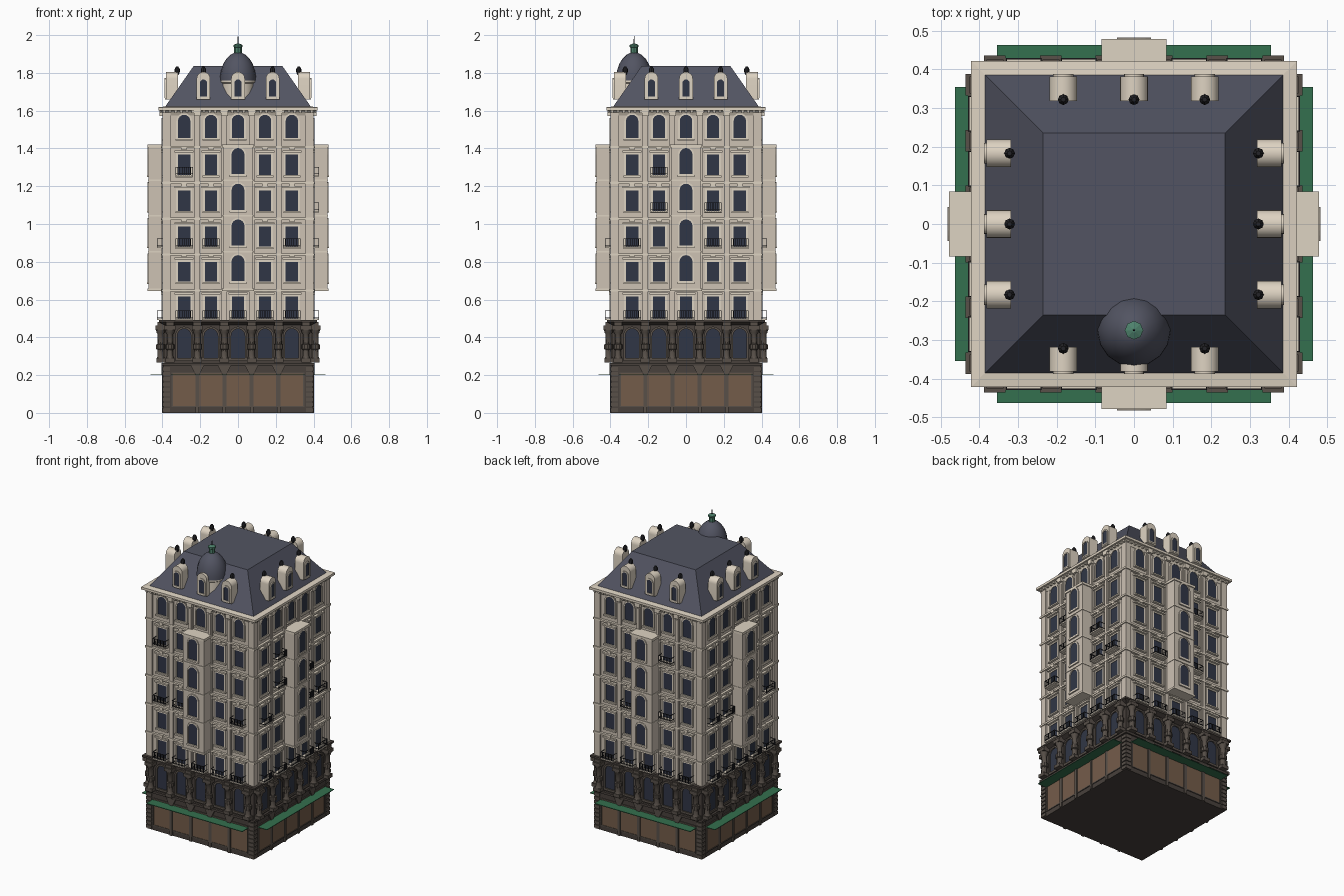
import bpy, bmesh, math
from mathutils import Vector

if "Cube" in bpy.data.objects:
    bpy.data.objects.remove(bpy.data.objects["Cube"])

def srgb(r, g, b):
    return tuple((c / 255 / 12.92 if c < 11 else ((c / 255 + 0.055) / 1.055) ** 2.4) for c in (r, g, b)) + (1,)

COLORS = {'wall': srgb(205, 194, 180), 'trim': srgb(222, 211, 194), 'stone': srgb(88, 80, 73),
          'dark_stone': srgb(72, 65, 60), 'wood': srgb(116, 92, 74), 'glass': srgb(48, 54, 70),
          'slate': srgb(82, 84, 98), 'green': srgb(52, 112, 78), 'copper': srgb(78, 130, 108),
          'iron': srgb(36, 36, 40)}
MATS = {}
for n, c in COLORS.items():
    MATS[n] = bpy.data.materials.new(n)
    MATS[n].diffuse_color = c

parts = {}
side = 0  # facade being built: 0 front, 1 right, 2 back, 3 left

def mesh(name, mat):
    if name not in parts:
        parts[name] = (bmesh.new(), mat)
    return parts[name][0]

def place(u, d, z):
    """Facade coordinates (along, outward, up) to world."""
    x, y = u, -d
    for _ in range(side):
        x, y = -y, x
    return Vector((x, y, z))

def box(p, u0, u1, d0, d1, z0, z1):
    bm = mesh(*p)
    v = [bm.verts.new(place(u, d, z)) for z in (z0, z1) for u, d in ((u0, d0), (u1, d0), (u1, d1), (u0, d1))]
    for f in ((0, 1, 2, 3), (4, 5, 6, 7), (0, 1, 5, 4), (1, 2, 6, 5), (2, 3, 7, 6), (3, 0, 4, 7)):
        bm.faces.new([v[i] for i in f])

def cbox(p, u, w, d0, d1, z0, z1):
    box(p, u - w / 2, u + w / 2, d0, d1, z0, z1)

def arch(u, w, z0, z1, n=8):
    r = w / 2
    return [(u - r, z0), (u + r, z0)] + [(u + r * math.cos(math.pi * i / n), z1 - r + r * math.sin(math.pi * i / n))
                                         for i in range(n + 1)]

def prism(p, outline, d0, d1):
    bm = mesh(*p)
    a = [bm.verts.new(place(u, d0, z)) for u, z in outline]
    b = [bm.verts.new(place(u, d1, z)) for u, z in outline]
    bm.faces.new(a)
    bm.faces.new(b)
    for i in range(len(a)):
        j = (i + 1) % len(a)
        bm.faces.new((a[i], a[j], b[j], b[i]))

def ring(p, inner, outer, d0, d1):
    bm = mesh(*p)
    q = [[bm.verts.new(place(u, d, z)) for u, z in o] for o, d in ((inner, d0), (inner, d1), (outer, d1), (outer, d0))]
    for k in range(4):
        a, b = q[k], q[(k + 1) % 4]
        for i in range(len(a)):
            j = (i + 1) % len(a)
            bm.faces.new((a[i], a[j], b[j], b[i]))

def lathe(p, u, d, profile, n=12, phase=0.0):
    bm = mesh(*p)
    rows = [[bm.verts.new(place(u + r * math.cos(phase + 2 * math.pi * i / n),
                                d + r * math.sin(phase + 2 * math.pi * i / n), z)) for i in range(n)]
            for r, z in profile]
    for a, b in zip(rows, rows[1:]):
        for i in range(n):
            j = (i + 1) % n
            bm.faces.new((a[i], a[j], b[j], b[i]))
    bm.faces.new(rows[0])
    bm.faces.new(rows[-1])

def square(p, profile):
    lathe(p, 0, 0, [(h * math.sqrt(2), z) for h, z in profile], 4, math.pi / 4)

def window(u, w, z0, z1, d, arched):
    if arched:
        inner, outer = arch(u, w, z0, z1), arch(u, w + 0.018, z0 - 0.005, z1 + 0.009)
    else:
        r, o = w / 2, w / 2 + 0.009
        inner = [(u - r, z0), (u + r, z0), (u + r, z1), (u - r, z1)]
        outer = [(u - o, z0 - 0.005), (u + o, z0 - 0.005), (u + o, z1 + 0.009), (u - o, z1 + 0.009)]
    prism(('window_panes', 'glass'), inner, d - 0.01, d + 0.002)
    ring(('window_frames', 'trim'), inner, outer, d - 0.005, d + 0.006)

def balcony(u, z):
    p = ('balcony_railings', 'iron')
    cbox(('balcony_slabs', 'trim'), u, 0.094, 0.385, 0.43, z - 0.008, z)
    for h in (0.008, 0.043):
        cbox(p, u, 0.092, 0.426, 0.43, z + h - 0.003, z + h)
        for s in (-1, 1):
            cbox(p, u + s * 0.0445, 0.003, 0.39, 0.43, z + h - 0.003, z + h)
    for i in range(9):
        cbox(p, u - 0.0445 + i * 0.089 / 8, 0.003, 0.427, 0.43, z, z + 0.043)

# Main masses
square(('shop_base', 'dark_stone'), [(0.395, 0), (0.395, 0.25), (0.405, 0.25), (0.405, 0.265), (0.39, 0.265),
                                     (0.39, 0.465), (0.408, 0.475), (0.418, 0.48), (0.418, 0.492), (0.39, 0.492)])
square(('upper_walls', 'wall'), [(0.39, 0.49), (0.39, 1.6)])
square(('main_cornice', 'trim'), [(0.392, 1.575), (0.4, 1.59), (0.41, 1.6), (0.422, 1.602), (0.422, 1.618), (0.385, 1.622)])
square(('mansard_roof', 'slate'), [(0.39, 1.615), (0.235, 1.836)])

COLS = [-0.285, -0.143, 0, 0.143, 0.285]
PIERS = [-0.215, -0.072, 0.072, 0.215]
ROWS = [(0.5, 0.615), (0.695, 0.8), (0.88, 0.987), (1.07, 1.178), (1.26, 1.367), (1.455, 1.578)]
BALCONIES = [[(4, 0), (2, 0), (2, 1), (2, 4)], [(4, 1), (3, 1), (3, 3), (2, 0), (2, 3), (2, 4)],
             [(2, 1), (2, 3), (4, 3)], [(2, 0), (2, 1), (2, 4)]]

for side in range(4):
    # Shop front: panels, pilasters with flared brackets, awning
    for u in COLS:
        cbox(('shop_panels', 'wood'), u, 0.122, 0.385, 0.397, 0.035, 0.21)
        ring(('shop_frames', 'stone'), [(u + a * 0.06, z) for a, z in ((-1, 0.037), (1, 0.037), (1, 0.208), (-1, 0.208))],
             [(u + a * 0.066, z) for a, z in ((-1, 0.03), (1, 0.03), (1, 0.215), (-1, 0.215))], 0.39, 0.4)
    for u in PIERS:
        cbox(('shop_pilasters', 'stone'), u, 0.018, 0.39, 0.403, 0, 0.22)
        prism(('shop_pilasters', 'stone'), [(u - 0.01, 0.2), (u + 0.01, 0.2), (u + 0.035, 0.25), (u - 0.035, 0.25)], 0.39, 0.406)
    for i in range(9):
        for s in (-1, 1):
            cbox(('corner_quoins', 'stone'), s * 0.38, 0.042, 0.385, 0.401, 0.006 + i * 0.027, 0.027 + i * 0.027)
    box(('awnings', 'green'), -0.355, 0.355, 0.39, 0.463, 0.2, 0.204)

    # Mezzanine: arched windows, banded columns, corner piers
    for u in COLS:
        inner = arch(u, 0.072, 0.29, 0.445)
        prism(('window_panes', 'glass'), inner, 0.38, 0.392)
        ring(('mezzanine_arches', 'stone'), inner, arch(u, 0.094, 0.275, 0.457), 0.385, 0.4)
    for u in PIERS + [-0.36, 0.36]:
        p = ('mezzanine_columns', 'stone')
        cbox(p, u, 0.05, 0.385, 0.432, 0.268, 0.29)
        lathe(p, u, 0.41, [(0.022, 0.29), (0.017, 0.3), (0.017, 0.335), (0.024, 0.338), (0.024, 0.362), (0.017, 0.365),
                           (0.016, 0.415), (0.022, 0.425), (0.026, 0.44)], 10)
        cbox(p, u, 0.056, 0.385, 0.436, 0.44, 0.462)
        cbox(p, u, 0.044, 0.385, 0.426, 0.462, 0.48)

    # Upper floors: pilasters, string courses, windows with hoods and sills
    for u in PIERS:
        cbox(('wall_pilasters', 'wall'), u, 0.03, 0.385, 0.4, 0.49, 1.59)
        cbox(('wall_pilasters', 'wall'), u, 0.016, 0.385, 0.404, 0.5, 1.56)
        cbox(('cornice_brackets', 'trim'), u, 0.036, 0.385, 0.415, 1.572, 1.602)
    for s in (-1, 1):
        cbox(('wall_pilasters', 'wall'), s * 0.379, 0.042, 0.385, 0.4, 0.49, 1.59)
    for i in range(27):
        cbox(('cornice_brackets', 'trim'), -0.39 + i * 0.03, 0.012, 0.385, 0.413, 1.588, 1.602)
    for i in range(5):
        z = 0.642 + i * 0.19
        box(('string_courses', 'trim'), -0.406, 0.406, 0.385, 0.406, z, z + 0.012)
    for r, (z0, z1) in enumerate(ROWS):
        for c, u in enumerate(COLS):
            if c == 2 and 0 < r < 5:
                continue
            window(u, 0.066, z0, z1, 0.391, r == 5)
            if r < 5:
                cbox(('window_hoods', 'trim'), u, 0.1, 0.385, 0.407, z1 + 0.012, z1 + 0.022)
                cbox(('keystones', 'trim'), u, 0.026, 0.385, 0.408, z1 + 0.024, z1 + 0.042)
            if r > 0:
                cbox(('window_sills', 'trim'), u, 0.09, 0.385, 0.405, z0 - 0.013, z0 - 0.004)
            if r == 0:
                balcony(u, 0.5)
    for r, c in BALCONIES[side]:
        balcony(COLS[c], ROWS[r][0])

    # Projecting bay with stacked arched windows
    cbox(('bay_walls', 'wall'), 0, 0.156, 0.38, 0.473, 0.652, 1.41)
    cbox(('bay_trim', 'trim'), 0, 0.168, 0.38, 0.479, 0.646, 0.658)
    cbox(('bay_trim', 'trim'), 0, 0.168, 0.38, 0.479, 1.406, 1.422)
    for i in range(4):
        z = 0.697 + i * 0.189
        window(0, 0.068, z, z + 0.138, 0.474, True)
        cbox(('bay_trim', 'trim'), 0, 0.088, 0.46, 0.482, z - 0.014, z - 0.005)
        if i:
            cbox(('bay_trim', 'trim'), 0, 0.162, 0.38, 0.477, z - 0.036, z - 0.028)

    # Barrel-topped dormers with small dark pots behind
    for u in (-0.183, 0, 0.183):
        prism(('dormers', 'trim'), arch(u, 0.072, 1.66, 1.805, 12), 0.318, 0.382)
        cbox(('dormers', 'trim'), u, 0.05, 0.3, 0.386, 1.66, 1.672)
        prism(('dormer_panes', 'glass'), arch(u, 0.038, 1.675, 1.765), 0.37, 0.384)
        ring(('dormers', 'trim'), arch(u, 0.038, 1.675, 1.765), arch(u, 0.052, 1.668, 1.773), 0.375, 0.388)
        lathe(('dormer_pots', 'iron'), u, 0.322, [(0.008, 1.79), (0.014, 1.805), (0.014, 1.82), (0.006, 1.833)], 8)

# Entrance-side dome with drum, lantern and spire
side = 0
lathe(('dome_drum', 'trim'), 0, 0.275, [(0.086, 1.66), (0.086, 1.745), (0.093, 1.75), (0.093, 1.762)], 16)
lathe(('dome', 'slate'), 0, 0.275, [(0.095, 1.76), (0.094, 1.785), (0.089, 1.815), (0.078, 1.848), (0.06, 1.877),
                                    (0.038, 1.897), (0.018, 1.907)], 16)
lathe(('dome_lantern', 'copper'), 0, 0.275, [(0.02, 1.9), (0.02, 1.935), (0.024, 1.938), (0.024, 1.948), (0.006, 1.955)], 8)
lathe(('dome_spire', 'iron'), 0, 0.275, [(0.003, 1.95), (0.001, 2.0)], 6)

# Turn every part into an object
for name, (bm, mat) in parts.items():
    bmesh.ops.recalc_face_normals(bm, faces=bm.faces)
    me = bpy.data.meshes.new(name)
    bm.to_mesh(me)
    bm.free()
    me.materials.append(MATS[mat])
    ob = bpy.data.objects.new(name, me)
    bpy.context.collection.objects.link(ob)
    if name in ('dome', 'dome_drum', 'mezzanine_columns', 'dormers', 'dormer_pots'):
        bpy.context.view_layer.objects.active = ob
        ob.select_set(True)
        bpy.ops.object.shade_smooth_by_angle(angle=math.radians(35))
        ob.select_set(False)

for m in bpy.data.materials:
    if m.users and not m.is_grease_pencil:
        m.use_nodes = True
        m.node_tree.nodes["Principled BSDF"].inputs["Base Color"].default_value = m.diffuse_color
